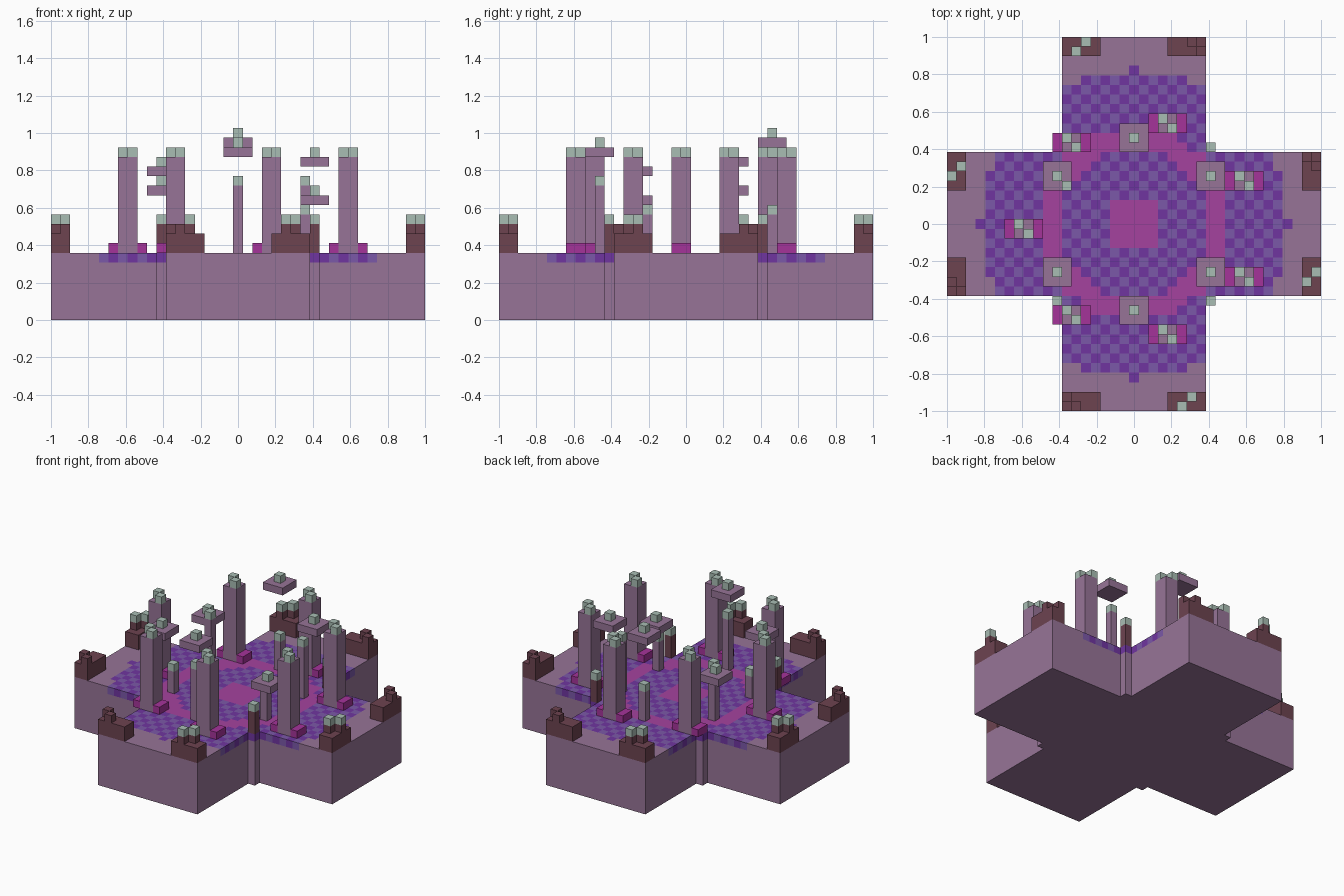
import bpy, bmesh
from mathutils import Matrix, Vector

U = 2 / 39          # edge of one block
FLOOR = 7           # floor height in blocks

if "Cube" in bpy.data.objects:
    bpy.data.objects.remove(bpy.data.objects["Cube"])


def material(name, code):
    """Flat material from an sRGB hex code."""
    rgb = [int(code[i:i + 2], 16) / 255 for i in range(0, 6, 2)]
    rgb = [c / 12.92 if c <= 0.04045 else ((c + 0.055) / 1.055) ** 2.4 for c in rgb]
    mat = bpy.data.materials.new(name)
    mat.use_nodes = True
    mat.diffuse_color = (*rgb, 1)
    mat.node_tree.nodes["Principled BSDF"].inputs["Base Color"].default_value = (*rgb, 1)
    return mat


MAUVE = material("mauve stone", "977497")
BROWN = material("dark brown brick", "6d4350")
PALE = material("pale grey green", "a9bdb4")
VIOLET = material("dark violet tile", "7035a0")
BLUE = material("blue violet tile", "7b58a8")
RING = material("magenta tile", "a5429f")
PLINTH = material("deep magenta", "a5339a")


def add_object(name, bm, mats):
    mesh = bpy.data.meshes.new(name)
    bm.to_mesh(mesh)
    bm.free()
    for mat in mats:
        mesh.materials.append(mat)
    obj = bpy.data.objects.new(name, mesh)
    bpy.context.collection.objects.link(obj)
    return obj


def blocks(name, mat, boxes):
    """One object of boxes, each (x range, y range, z range) of block numbers, inclusive."""
    bm = bmesh.new()
    for ranges in boxes:
        lo = Vector([r[0] for r in ranges])
        hi = Vector([r[1] for r in ranges])
        mid = (lo + hi) / 2 + Vector((0, 0, 0.5))
        size = hi - lo + Vector((1, 1, 1))
        matrix = Matrix.Translation(mid * U) @ Matrix.Diagonal((*(size * U), 1))
        bmesh.ops.create_cube(bm, size=1, matrix=matrix)
    return add_object(name, bm, [mat])


def block(x, y, z, top=None):
    return (x, x), (y, y), (z, z if top is None else top)


def slab(name, cells, z0, z1, mats, paint, top, bottom):
    """Shell over a set of cells, with walls only along the outline."""
    bm = bmesh.new()

    def quad(points, index):
        bm.faces.new([bm.verts.new(Vector(p) * U) for p in points]).material_index = index

    for x, y in sorted(cells):
        a = [(x - .5, y - .5), (x + .5, y - .5), (x + .5, y + .5), (x - .5, y + .5)]
        index = paint(x, y)
        if top:
            quad([(*p, z1) for p in a], index)
        if bottom:
            quad([(*p, z0) for p in reversed(a)], index)
        for k, (dx, dy) in enumerate([(0, -1), (1, 0), (0, 1), (-1, 0)]):
            if (x + dx, y + dy) not in cells:
                p, q = a[k], a[(k + 1) % 4]
                quad([(*p, z0), (*q, z0), (*q, z1), (*p, z1)], index)
    bmesh.ops.remove_doubles(bm, verts=bm.verts[:], dist=U / 100)
    bmesh.ops.dissolve_limit(bm, angle_limit=0.01, verts=bm.verts[:],
                             edges=bm.edges[:], delimit={'MATERIAL'})
    return add_object(name, bm, mats)


# Cross-shaped base with a small buttress in each inner corner
span = range(-19, 20)
cross = {(x, y) for x in span for y in span
         if min(abs(x), abs(y)) <= 7 or abs(x) == abs(y) == 8}


def floor_paint(x, y):
    r = x * x + y * y
    if max(abs(x), abs(y)) <= 2 or 58 < r <= 98:
        return 3
    if r <= 256:
        return 1 + (x + y) % 2
    return 0


slab("base", cross, 0, FLOOR - 1, [MAUVE], lambda x, y: 0, False, True)
slab("tiled_floor", cross, FLOOR - 1, FLOOR, [MAUVE, VIOLET, BLUE, RING],
     floor_paint, True, False)

# Tall pillars on plinths, with two diagonal cap blocks; (left x, back y)
pillars = [(-12, 0), (-7, 9), (3, 11), (11, 5), (11, -5), (3, -11), (-7, -9)]
for n, (x, y) in enumerate(pillars, 1):
    rows = (y - 1, y)
    blocks(f"pillar_{n}", MAUVE, [((x, x + 1), rows, (FLOOR, 16))])
    blocks(f"pillar_plinth_{n}", PLINTH, [((x - 1, x - 1), rows, (FLOOR, FLOOR)),
                                          ((x + 2, x + 2), rows, (FLOOR, FLOOR))])
    blocks(f"pillar_caps_{n}", PALE, [block(x, y, 17), block(x + 1, y - 1, 17)])

# Floating platforms, each with a cap block; (x, y, height)
platforms = [(0, 9, 18), (0, -9, 17), (8, 5, 16), (8, -5, 12), (-8, 5, 13), (-8, -5, 15)]
for n, (x, y, z) in enumerate(platforms, 1):
    blocks(f"platform_{n}", MAUVE, [((x - 1, x + 1), (y - 1, y + 1), (z, z))])
    blocks(f"platform_cap_{n}", PALE, [block(x, y, z + 1)])

# Thin poles beneath the platforms; (x, y, cap height)
poles = [(0, 9, 11), (0, -9, 14), (7, 4, 14), (7, -4, 11), (-7, 4, 14), (-7, -4, 10)]
for n, (x, y, z) in enumerate(poles, 1):
    blocks(f"pole_{n}", MAUVE, [block(x, y, FLOOR, z - 1)])
    blocks(f"pole_cap_{n}", PALE, [block(x, y, z)])

# Brick posts on the inner-corner buttresses
for n, (x, y) in enumerate([(8, 8), (8, -8), (-8, -8)], 1):
    blocks(f"corner_post_{n}", BROWN, [block(x, y, FLOOR, 9)])
    blocks(f"corner_post_cap_{n}", PALE, [block(x, y, 10)])

# Ruined brick walls at the ends of the arms; opposite signs carry caps
n = 0
for sx in (-1, 1):
    for sy in (-1, 1):
        for swap in (False, True):
            n += 1
            capped = sx != sy

            def place(along, out, z0, z1):
                pair = [sorted(s * v for v in r) for s, r in
                        zip((sx, sy), (out, along) if swap else (along, out))]
                return (*pair, (z0, z1))

            steps = [(5, 19), (6, 18)] if capped else [(6, 19), (7, 18)]
            walls = [place((4, 7), (18, 19), FLOOR, 8)]
            walls += [place((a, a), (o, o), 9, 9) for a, o in steps]
            blocks(f"ruined_wall_{n}", BROWN, walls)
            if capped:
                blocks(f"ruined_wall_caps_{n}", PALE,
                       [place((a, a), (o, o), 10, 10) for a, o in steps])
